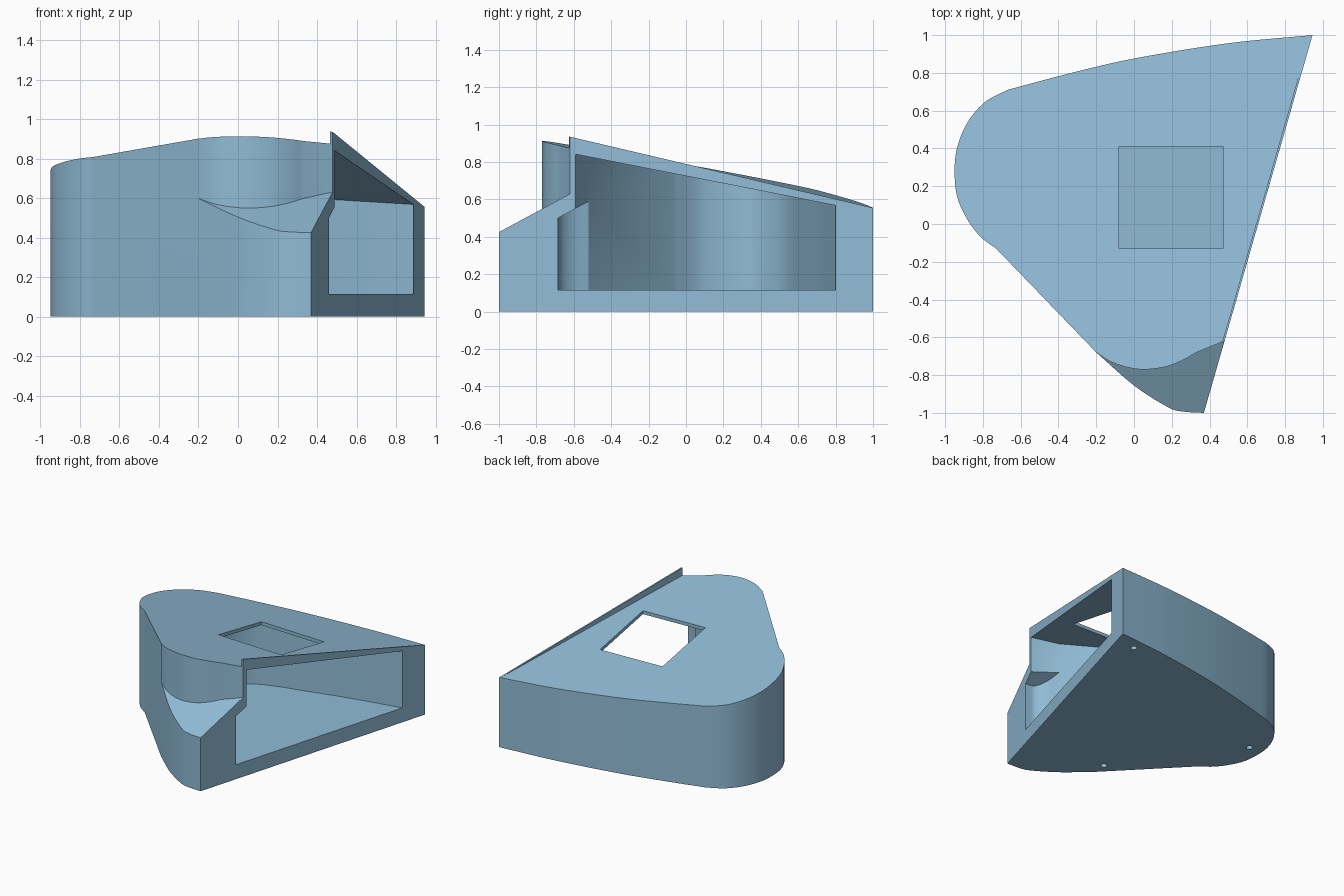
import bpy, bmesh, math
from mathutils import Vector

if "Cube" in bpy.data.objects:
    bpy.data.objects.remove(bpy.data.objects["Cube"])

blue = bpy.data.materials.new("light blue")
blue.diffuse_color = (0.28, 0.50, 0.67, 1)
blue.use_nodes = True
blue.node_tree.nodes["Principled BSDF"].inputs["Base Color"].default_value = blue.diffuse_color


def curve(pts, n=6):
    """Smooth curve through the points."""
    p = [Vector(q) for q in pts]
    p = [2 * p[0] - p[1]] + p + [2 * p[-1] - p[-2]]
    out = []
    for a, b, c, d in zip(p, p[1:], p[2:], p[3:]):
        for i in range(n):
            t = i / n
            out.append(0.5 * (2 * b + (c - a) * t + (2 * a - 5 * b + 4 * c - d) * t * t
                              + (3 * b - a - 3 * c + d) * t ** 3))
    return [tuple(v) for v in out] + [tuple(pts[-1])]


def prism(name, outline, low, high):
    """Upright prism whose ends follow the height functions low and high."""
    pts = [q for i, q in enumerate(outline) if math.dist(q, outline[i - 1]) > 1e-4]
    bm = bmesh.new()
    lo = [bm.verts.new((x, y, low(x, y))) for x, y in pts]
    hi = [bm.verts.new((x, y, high(x, y))) for x, y in pts]
    bm.faces.new(lo[::-1])
    bm.faces.new(hi)
    for i in range(len(pts)):
        bm.faces.new((lo[i - 1], lo[i], hi[i], hi[i - 1]))
    bmesh.ops.recalc_face_normals(bm, faces=bm.faces)
    me = bpy.data.meshes.new(name)
    bm.to_mesh(me)
    bm.free()
    ob = bpy.data.objects.new(name, me)
    bpy.context.collection.objects.link(ob)
    me.materials.append(blue)
    return ob


def boolean(target, tool, operation="DIFFERENCE"):
    bpy.context.view_layer.objects.active = target
    mod = target.modifiers.new("cut", "BOOLEAN")
    mod.object, mod.operation, mod.solver = tool, operation, "EXACT"
    bpy.ops.object.modifier_apply(modifier=mod.name)
    bpy.data.objects.remove(tool)


def level(z):
    return lambda x, y: z


def roof(x, y):
    return 0.767 - 0.0227 * x - 0.1903 * y


def ceiling(x, y):
    return roof(x, y) - 0.027


def ledge(x, y):
    return 0.425 + 0.54 * (y + 1)


def pocket_top(x, y):
    return 0.5 + 0.54 * (y + 0.685)


# Main body: full footprint up to the sloping roof
back = curve([(0.945, 1), (0.5, 0.957), (0, 0.876), (-0.35, 0.795), (-0.67, 0.71)])
round_end = curve([(-0.67, 0.71), (-0.79, 0.645), (-0.88, 0.54), (-0.935, 0.41), (-0.95, 0.28),
                   (-0.935, 0.14), (-0.88, 0.02), (-0.81, -0.07), (-0.73, -0.13)])
foot = curve([(-0.2, -0.68), (0, -0.855), (0.18, -0.97), (0.26, -0.993), (0.37, -1)])
housing = prism("housing", back + round_end + foot, level(0), roof)

# Sloping ledge in front of the rounded upper wall
dent = curve([(-0.2, -0.68), (-0.12, -0.73), (-0.03, -0.76), (0.06, -0.77),
              (0.17, -0.755), (0.26, -0.72), (0.33, -0.68)])
boolean(housing, prism("ledge_cutter", dent + [(0.7, -0.53), (0.7, -1.2), (-0.3, -1.2), (-0.3, -0.7)],
                       ledge, level(1.3)))

# Cavity open on the slanted right side, with a pocket reaching into the foot
inner = curve([(0.889, 0.8), (0.5, 0.722), (0.15, 0.635), (-0.1, 0.57), (-0.25, 0.5), (-0.35, 0.38),
               (-0.375, 0.26), (-0.34, 0.08), (-0.24, -0.07)])
boolean(housing, prism("cavity_cutter", [(1.1, 0.845)] + inner + [(0.28, -0.52), (0.487, -0.59), (0.72, -0.669)],
                       level(0.115), ceiling))
pocket = curve([(0.28, -0.52), (0.32, -0.61), (0.38, -0.672), (0.459, -0.685)])
boolean(housing, prism("pocket_cutter", pocket + [(0.7, -0.69), (0.7, -0.5), (0.4, -0.45)],
                       level(0.115), pocket_top))

# Square window through the roof
boolean(housing, prism("window_cutter", [(-0.08, -0.13), (0.47, -0.13), (0.47, 0.41), (-0.08, 0.41)],
                       level(0.4), level(1.3)))

# Small round holes under the floor
for cx, cy in [(0.75, 0.89), (-0.835, 0.316), (-0.19, -0.57)]:
    ring = [(cx + 0.024 * math.cos(a * math.pi / 8), cy + 0.024 * math.sin(a * math.pi / 8)) for a in range(16)]
    boolean(housing, prism("hole_cutter", ring, level(-0.1), level(0.1)))

# Thin tapering lip along the slanted edge of the roof
prism("roof_lip", [(0.479, -0.62), (0.945, 1), (0.933, 0.998), (0.467, -0.625)],
      lambda x, y: roof(x, y) - 0.01, lambda x, y: 0.935 - 0.2346 * (y + 0.62))

for ob in bpy.context.scene.objects:
    bpy.ops.object.select_all(action="DESELECT")
    ob.select_set(True)
    bpy.context.view_layer.objects.active = ob
    bpy.ops.object.shade_smooth_by_angle(angle=math.radians(25))
